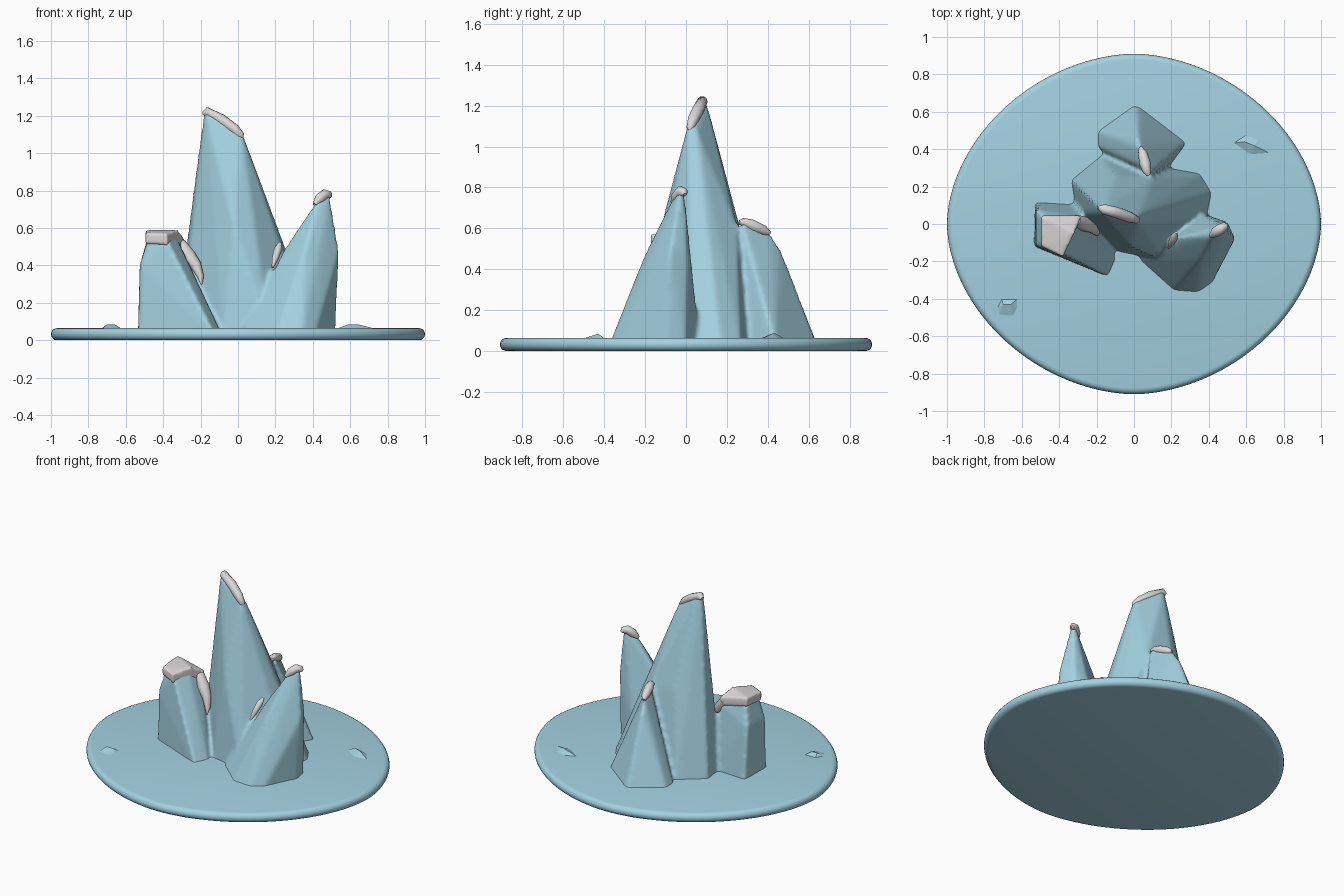
import bpy, bmesh, math

if "Cube" in bpy.data.objects:
    bpy.data.objects.remove(bpy.data.objects["Cube"])


def material(name, rgb):
    m = bpy.data.materials.new(name)
    m.diffuse_color = (*rgb, 1)
    m.use_nodes = True
    m.node_tree.nodes["Principled BSDF"].inputs["Base Color"].default_value = m.diffuse_color
    return m


ICE = material("ice_blue", (0.37, 0.64, 0.75))
SNOW = material("snow_grey_white", (0.72, 0.69, 0.70))


def mesh_object(name, bm, mat):
    bmesh.ops.recalc_face_normals(bm, faces=bm.faces[:])
    me = bpy.data.meshes.new(name)
    bm.to_mesh(me)
    bm.free()
    me.materials.append(mat)
    ob = bpy.data.objects.new(name, me)
    bpy.context.collection.objects.link(ob)
    return ob


def add_hull(bm, points):
    """Convex block around a few corner points."""
    part = bmesh.new()
    for p in points:
        part.verts.new(p)
    res = bmesh.ops.convex_hull(part, input=part.verts[:])
    loose = [v for v in part.verts if not v.link_faces]
    bmesh.ops.delete(part, geom=loose, context='VERTS')
    tmp = bpy.data.meshes.new("tmp")
    part.to_mesh(tmp)
    part.free()
    bm.from_mesh(tmp)
    bpy.data.meshes.remove(tmp)


def soften(ob, voxel, rounds):
    """Fuse overlapping blocks and round their edges."""
    r = ob.modifiers.new("fuse", 'REMESH')
    r.mode = 'VOXEL'
    r.voxel_size = voxel
    r.use_smooth_shade = True
    s = ob.modifiers.new("round", 'SMOOTH')
    s.factor = 0.5
    s.iterations = rounds


# Round base slab with rolled rim
N, E = 96, 2 / 1.85
bm = bmesh.new()
rings = []
for k in range(9):
    a = -math.pi / 2 + math.pi * k / 8
    inset = 0.033 * (1 - math.cos(a))
    z = 0.0325 + 0.0325 * math.sin(a)
    ring = []
    for i in range(N):
        t = 2 * math.pi * i / N
        c, s = math.cos(t), math.sin(t)
        x = math.copysign(abs(c) ** E, c) * (1 - inset)
        y = math.copysign(abs(s) ** E, s) * (0.91 - inset)
        ring.append(bm.verts.new((x, y, z)))
    rings.append(ring)
for lo, hi in zip(rings, rings[1:]):
    for i in range(N):
        bm.faces.new((lo[i], lo[(i + 1) % N], hi[(i + 1) % N], hi[i]))
bm.faces.new(rings[0])
bm.faces.new(rings[-1])
base = mesh_object("base_slab", bm, ICE)
bpy.context.view_layer.objects.active = base
base.select_set(True)
bpy.ops.object.shade_smooth_by_angle(angle=math.radians(30))


def spire(foot, upper):
    return [(x, y, 0.02) for x, y in foot] + upper


# Ice spires: footprint, then upper corners
SPIRES = [
    spire([(-.34, .24), (-.18, .37), (.37, .27), (.43, .17), (.40, .03),
           (.17, -.2), (-.08, -.15), (-.31, .05)],
          [(-.18, .08, 1.24), (-.15, .1, 1.22), (-.17, .05, 1.21),
           (.02, .01, 1.11), (.03, .05, 1.09), (-.02, -.12, .62),
           (-.1, .26, .62), (.1, .25, .6)]),
    spire([(-.53, .12), (-.535, -.12), (-.12, -.29), (-.08, -.2), (-.2, .1)],
          [(-.525, .08, .4), (-.525, -.12, .4), (-.48, .03, .56),
           (-.48, -.11, .54), (-.38, -.16, .54), (-.34, -.05, .57),
           (-.30, .04, .49)]),
    spire([(.52, -.1), (.5, .0), (.41, -.33), (.34, -.38), (.2, -.37),
           (.01, -.2), (.33, .07)],
          [(.54, -.08, .48), (.5, .01, .5), (.48, -.01, .80),
           (.43, -.06, .76), (.49, -.03, .78), (.24, -.07, .48),
           (.36, -.19, .5)]),
    spire([(0, .65), (.03, .64), (.29, .44), (.2, .34), (-.21, .5),
           (-.21, .42), (-.1, .3), (.15, .25)],
          [(.02, .46, .51), (.03, .41, .58), (.06, .3, .63), (.09, .27, .64)]),
]
bm = bmesh.new()
for pts in SPIRES:
    add_hull(bm, pts)
soften(mesh_object("ice_spires", bm, ICE), 0.014, 6)


# Low ice lumps on the slab
def lump(name, foot, top):
    bm = bmesh.new()
    add_hull(bm, [(x, y, 0.055) for x, y in foot] + [(x, y, 0.085) for x, y in top])
    mesh_object(name, bm, ICE)


lump("ice_lump_right", [(.51, .43), (.6, .49), (.68, .46), (.76, .36), (.62, .35)],
     [(.59, .44), (.64, .42)])
lump("ice_lump_left", [(-.74, -.45), (-.71, -.39), (-.61, -.39), (-.61, -.46), (-.64, -.52), (-.73, -.51)],
     [(-.70, -.43), (-.66, -.43)])


# Snow ridges: tapered rounded strips (x, y, z, radius)
def snow_strip(name, pts):
    cu = bpy.data.curves.new(name, 'CURVE')
    cu.dimensions = '3D'
    cu.bevel_depth = 1.0
    cu.bevel_resolution = 3
    cu.resolution_u = 4
    cu.use_fill_caps = True
    sp = cu.splines.new('POLY')
    sp.points.add(len(pts) - 1)
    for p, (x, y, z, r) in zip(sp.points, pts):
        p.co = (x, y, z, 1)
        p.radius = r
    sp.use_smooth = True
    cu.materials.append(SNOW)
    ob = bpy.data.objects.new(name, cu)
    bpy.context.collection.objects.link(ob)


snow_strip("snow_main_peak", [(-.185, .088, 1.21, .012), (-.165, .08, 1.22, .027), (-.09, .06, 1.18, .030),
                              (-.02, .035, 1.13, .028), (.015, .022, 1.095, .02), (.022, .02, 1.08, .008)])
snow_strip("snow_right_peak", [(.41, -.065, .725, .012), (.435, -.045, .755, .028), (.465, -.025, .78, .028),
                               (.487, -.01, .775, .022), (.495, -.005, .765, .01)])
snow_strip("snow_right_joint", [(.185, -.13, .39, .006), (.20, -.10, .44, .018),
                                (.215, -.07, .49, .022), (.225, -.045, .52, .008)])
snow_strip("snow_back_peak", [(.035, .41, .575, .01), (.045, .38, .59, .025), (.06, .32, .615, .03),
                              (.07, .28, .63, .022), (.08, .26, .63, .01)])
snow_strip("snow_left_joint", [(-.31, .02, .52, .03), (-.265, .0, .45, .04), (-.225, -.02, .40, .03),
                               (-.20, -.045, .34, .018), (-.195, -.06, .30, .005)])

# Broad snow cap on the left spire
bm = bmesh.new()
cap = [(-.495, .045, .55), (-.495, -.12, .535), (-.38, -.175, .53),
       (-.32, -.05, .55), (-.28, .045, .50)]
add_hull(bm, [(x, y, z + dz) for x, y, z in cap for dz in (-.02, .04)])
soften(mesh_object("snow_left_cap", bm, SNOW), 0.01, 5)
